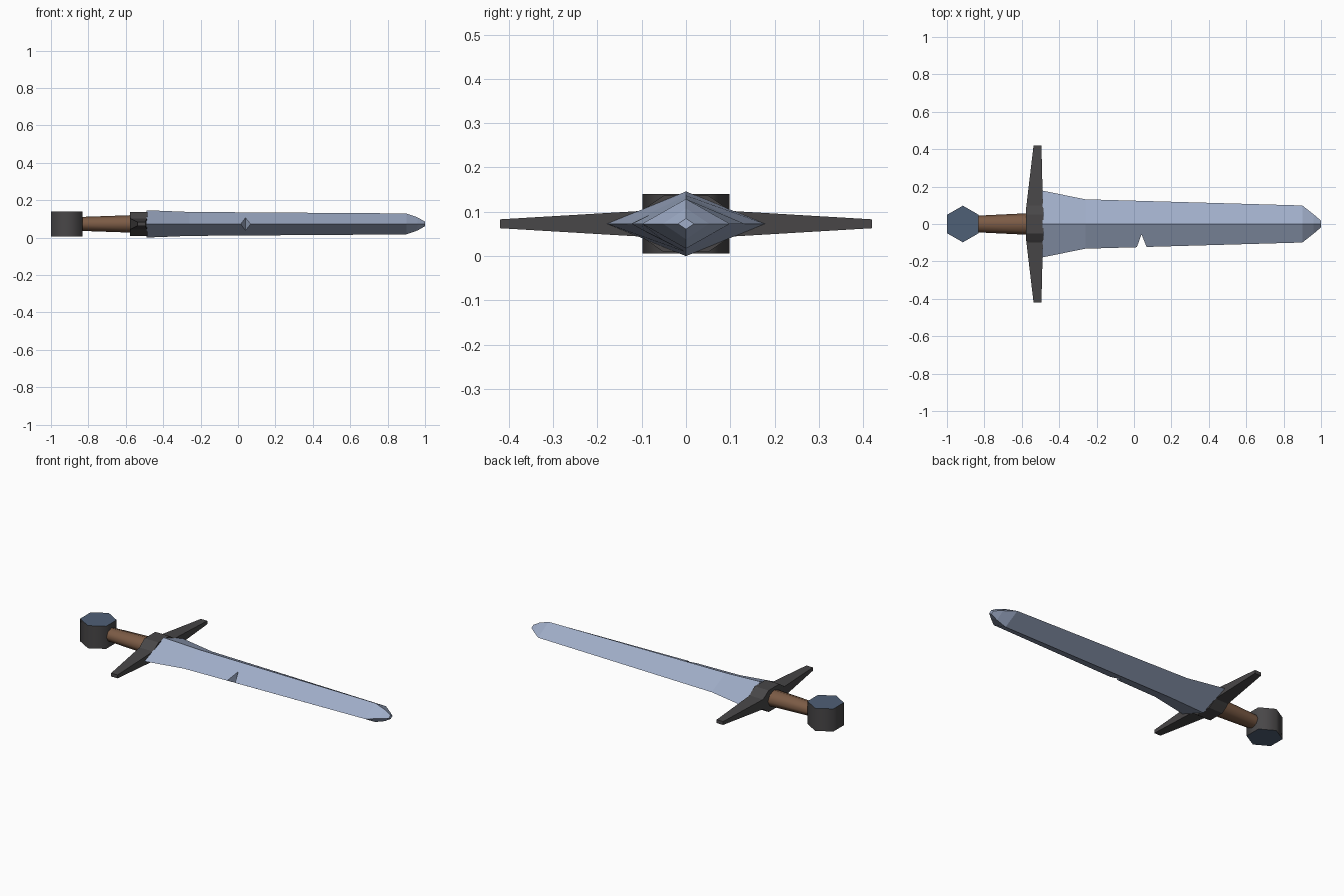
import bpy, bmesh, math
from mathutils import Vector

if "Cube" in bpy.data.objects:
    bpy.data.objects.remove(bpy.data.objects["Cube"])

ZC = 0.073  # height of the sword's centre line


def material(name, rgb):
    m = bpy.data.materials.new(name)
    m.diffuse_color = (*rgb, 1)
    m.use_nodes = True
    m.node_tree.nodes["Principled BSDF"].inputs["Base Color"].default_value = m.diffuse_color
    return m


steel = material("pale_steel", (0.35, 0.42, 0.58))
iron = material("dark_iron", (0.065, 0.062, 0.064))
leather = material("brown_leather", (0.20, 0.105, 0.06))
cap_blue = material("slate_blue", (0.078, 0.115, 0.18))


def loft(name, rings, mats):
    """Skin a list of equal closed rings and cap both ends."""
    bm = bmesh.new()
    rows = [[bm.verts.new(p) for p in r] for r in rings]
    n = len(rows[0])
    for a, b in zip(rows, rows[1:]):
        for i in range(n):
            j = (i + 1) % n
            bm.faces.new((a[i], a[j], b[j], b[i]))
    bm.faces.new(rows[0][::-1])
    bm.faces.new(rows[-1])
    bmesh.ops.recalc_face_normals(bm, faces=bm.faces)
    me = bpy.data.meshes.new(name)
    bm.to_mesh(me)
    bm.free()
    for m in mats:
        me.materials.append(m)
    ob = bpy.data.objects.new(name, me)
    bpy.context.collection.objects.link(ob)
    return ob


def ring_x(x, ry, rz, n):
    return [Vector((x, ry * math.cos(2 * math.pi * i / n),
                    ZC + rz * math.sin(2 * math.pi * i / n))) for i in range(n)]


# Blade: diamond section tapering to a blunt tip
stations = [(-0.488, 0.178, 0.073), (-0.26, 0.132, 0.064), (0.90, 0.099, 0.056),
            (0.96, 0.052, 0.035), (1.0, 0.018, 0.012)]
blade = loft("blade", [ring_x(x, w, h, 4) for x, w, h in stations], [steel])

# Nick cut from the front edge
nick = [(0.015, -0.125), (0.04, -0.055), (0.068, -0.125), (0.068, -0.2), (0.015, -0.2)]
cutter = loft("nick_cutter", [[(x, y, z) for x, y in nick] for z in (-0.1, 0.3)], [steel])
cutter.hide_render = True
mod = blade.modifiers.new("nick", 'BOOLEAN')
mod.operation = 'DIFFERENCE'
mod.solver = 'EXACT'
mod.object = cutter
bpy.context.view_layer.update()
cut = bpy.data.meshes.new_from_object(
    blade.evaluated_get(bpy.context.evaluated_depsgraph_get()))
blade.modifiers.clear()
blade.data = cut
bpy.data.objects.remove(cutter)

# Cross guard: raised centre and tapering arms, mirrored in y
half = [(0.42, -0.537, -0.495, 0.010), (0.10, -0.575, -0.487, 0.029),
        (0.085, -0.577, -0.485, 0.040), (0.05, -0.577, -0.485, 0.064)]
sections = half + [(-y, a, b, h) for y, a, b, h in reversed(half)]
loft("cross_guard", [[(a, y, ZC - h), (b, y, ZC - h), (b, y, ZC + h), (a, y, ZC + h)]
                     for y, a, b, h in sections], [iron])

# Grip
grip = loft("grip", [ring_x(-0.85, 0.044, 0.037, 8), ring_x(-0.56, 0.058, 0.047, 8)],
            [leather])

# Pommel: upright hexagonal prism with blue end faces
hexagon = [(-0.915 + 0.098 * math.sin(i * math.pi / 3),
            0.098 * math.cos(i * math.pi / 3)) for i in range(6)]
pommel = loft("pommel", [[(x, y, ZC + s * 0.067) for x, y in hexagon] for s in (-1, 1)],
              [iron, cap_blue])
for f in pommel.data.polygons:
    f.material_index = 1 if abs(f.normal.z) > 0.5 else 0

# Smooth the rounded sides of grip and pommel, keeping their ends crisp
for ob in (grip, pommel):
    bpy.ops.object.select_all(action='DESELECT')
    ob.select_set(True)
    bpy.context.view_layer.objects.active = ob
    bpy.ops.object.shade_smooth_by_angle(angle=math.radians(65))
